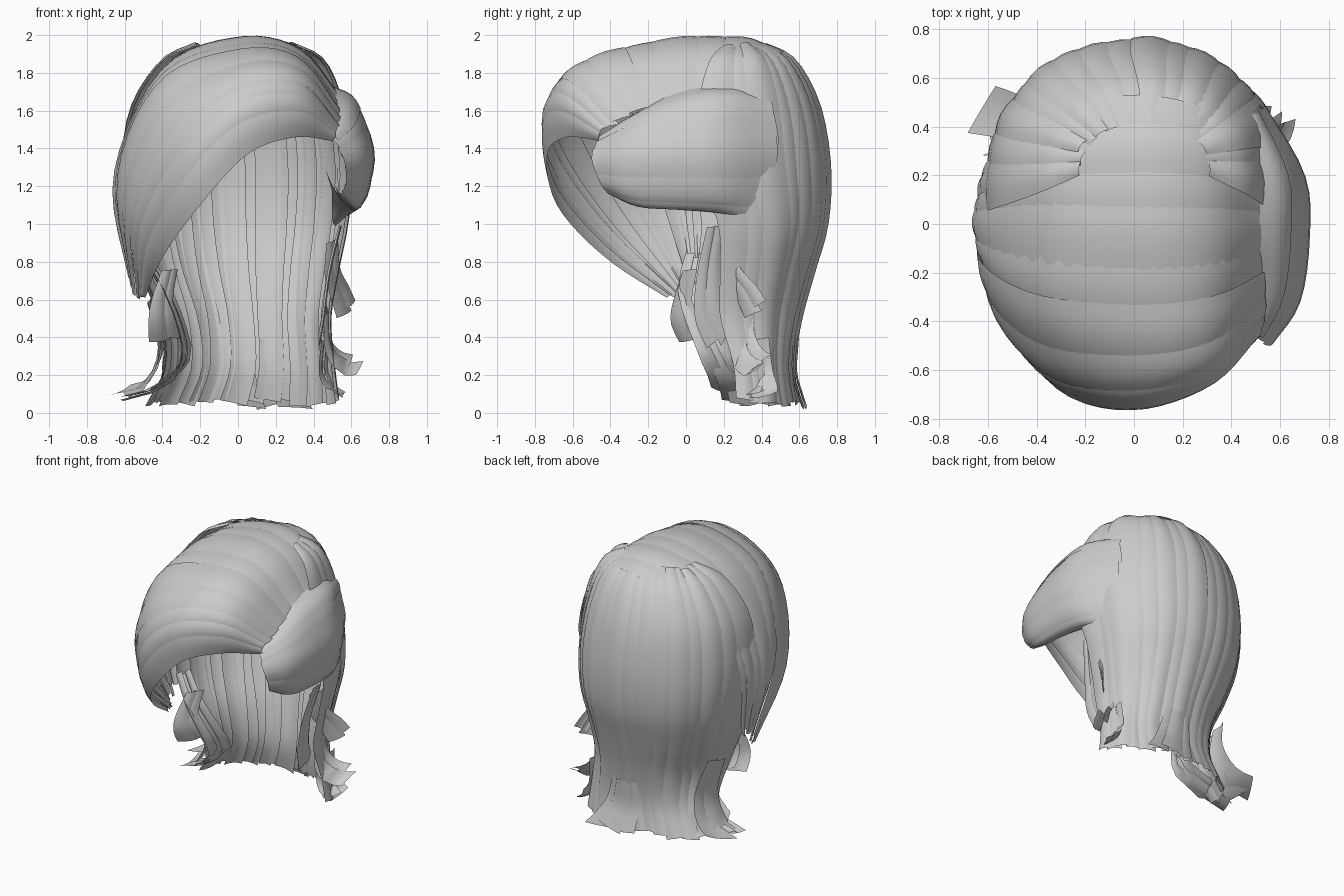
import bpy, math, random
from mathutils import Vector

random.seed(7)


def spline(pts, t):
    """Catmull-Rom point on a list of control points, t in 0..1."""
    n = len(pts) - 1
    f = min(max(t, 0), 1) * n
    i = min(int(f), n - 1)
    f -= i
    p1, p2 = pts[i], pts[i + 1]
    p0 = pts[i - 1] if i else p1 * 2 - p2
    p3 = pts[i + 2] if i + 2 <= n else p2 * 2 - p1
    return (p1 * 2 + (p2 - p0) * f + (p0 * 2 - p1 * 5 + p2 * 4 - p3) * f * f
            + (p1 * 3 - p0 - p2 * 3 + p3) * f ** 3) * 0.5


def surf(net, u, v):
    return spline([spline(rail, v) for rail in net], u)


def normal(net, u, v, centre):
    e = 0.01
    du = surf(net, min(u + e, 1), v) - surf(net, max(u - e, 0), v)
    dv = surf(net, u, min(v + e, 1)) - surf(net, u, max(v - e, 0))
    n = du.cross(dv).normalized()
    return -n if n.dot(surf(net, u, v) - centre) < 0 else n


def strands(name, net, count, centre, rows=20, cols=4, overlap=0.25,
            lift=0.012, ragged=0.03, root=0.02, wave=0.0):
    """Cover a control net with overlapping hair strips."""
    net = [[Vector(p) for p in rail] for rail in net]
    centre = Vector(centre)
    verts, faces = [], []
    for s in range(count):
        u0 = max(0, (s - overlap * random.uniform(.5, 1.5)) / count)
        u1 = min(1, (s + 1 + overlap * random.uniform(.5, 1.5)) / count)
        off = random.uniform(-lift, lift)
        start = random.uniform(0, root)
        # slanted tip on each strip
        e0, e1 = 1 - random.uniform(0, ragged), 1 - random.uniform(0, ragged)
        phase = random.uniform(0, 6.28)
        base = len(verts)
        for r in range(rows + 1):
            for c in range(cols + 1):
                k = c / cols
                v = start + (e0 + (e1 - e0) * k - start) * r / rows
                u = u0 + (u1 - u0) * k + wave * math.sin(v * 7 + phase) * v
                u = min(max(u, 0), 1)
                bulge = off + lift * math.sin(math.pi * k)
                verts.append(surf(net, u, v) + normal(net, u, v, centre) * bulge)
        w = cols + 1
        quads = [(base + r * w + c, base + r * w + c + 1,
                  base + (r + 1) * w + c + 1, base + (r + 1) * w + c)
                 for r in range(rows) for c in range(cols)]
        # keep the strip facing outwards
        q = quads[len(quads) // 2]
        n = (verts[q[1]] - verts[q[0]]).cross(verts[q[3]] - verts[q[0]])
        if n.dot(verts[q[0]] - centre) < 0:
            quads = [f[::-1] for f in quads]
        faces += quads
    mesh = bpy.data.meshes.new(name)
    mesh.from_pydata(verts, [], faces)
    for p in mesh.polygons:
        p.use_smooth = True
    obj = bpy.data.objects.new(name, mesh)
    bpy.context.collection.objects.link(obj)
    return obj


def lock(name, path, across, count=2):
    """Small loose lock: a ribbon swept along a path, tapering to its root."""
    a = Vector(across)
    n = len(path) - 1
    net = [[Vector(p) + a * k * (0.5 + 0.5 * i / n) for i, p in enumerate(path)]
           for k in (-0.5, 0, 0.5)]
    return strands(name, net, count, (0, 0.3, 0.6), rows=8, cols=3, ragged=0.2)


# Back curtain: (z, centre x, half width, back y, left front y, right front y)
rows = [(1.95, .04, .26, .40, .20, .20), (1.86, .03, .43, .57, .12, .12),
        (1.62, .0, .56, .70, .06, .06), (1.3, .0, .61, .755, .05, .06),
        (1.0, .0, .58, .74, .08, .17), (.75, .01, .52, .67, .06, .18),
        (.5, .04, .45, .60, .06, .18), (.25, .06, .45, .56, .18, .24),
        (.03, .02, .52, .59, .22, .25)]
back = []
for i in range(13):
    t = -1 + i / 6
    ang = t * math.pi / 2
    rail = []
    for z, cx, a, yb, yl, yr in rows:
        yf = yl if t < 0 else yr
        rail.append((cx + a * math.sin(ang),
                     yf + (yb - yf) * max(math.cos(ang), 0) ** 0.8, z))
    back.append(rail)
strands("back_hair", back, 16, (0, 0.1, 1.1), rows=28, ragged=0.03, wave=0.012)

# Swept fringe and crown: rails run from the right parting across to the left
fringe = [
    [(.50, -.45, 1.44), (.30, -.63, 1.46), (.05, -.73, 1.37), (-.20, -.68, 1.10), (-.40, -.42, .82), (-.50, -.05, .58)],
    [(.52, -.44, 1.50), (.32, -.65, 1.65), (.00, -.75, 1.60), (-.30, -.68, 1.32), (-.50, -.40, .95), (-.52, -.02, .60)],
    [(.54, -.34, 1.53), (.32, -.55, 1.78), (.00, -.62, 1.78), (-.36, -.57, 1.55), (-.57, -.34, 1.10), (-.54, .00, .62)],
    [(.55, -.20, 1.58), (.32, -.32, 1.87), (.00, -.36, 1.91), (-.41, -.31, 1.74), (-.63, -.15, 1.25), (-.55, .03, .64)],
    [(.55, .00, 1.65), (.32, .00, 1.92), (.00, .00, 1.98), (-.40, .02, 1.81), (-.65, .02, 1.25), (-.56, .06, .66)],
    [(.53, .22, 1.67), (.32, .28, 1.92), (.00, .30, 1.97), (-.37, .26, 1.82), (-.62, .16, 1.30), (-.55, .09, .68)],
    [(.47, .36, 1.70), (.28, .48, 1.89), (.00, .53, 1.90), (-.33, .46, 1.80), (-.60, .26, 1.34), (-.55, .14, .75)]]
strands("swept_fringe", fringe, 10, (0, 0, 1.2), rows=26, cols=5, lift=0.01)

# Rolled lock over the right temple
roll = [
    [(.46, .45, 1.66), (.50, .22, 1.72), (.51, -.05, 1.69), (.49, -.28, 1.57), (.47, -.43, 1.46)],
    [(.50, .47, 1.58), (.62, .20, 1.63), (.63, -.05, 1.60), (.60, -.30, 1.52), (.51, -.48, 1.43)],
    [(.52, .50, 1.38), (.69, .20, 1.38), (.71, -.05, 1.38), (.67, -.32, 1.36), (.55, -.50, 1.33)],
    [(.52, .45, 1.15), (.66, .20, 1.15), (.68, -.05, 1.16), (.65, -.30, 1.17), (.56, -.46, 1.22)],
    [(.52, .38, 1.00), (.59, .18, 1.06), (.61, -.05, 1.08), (.59, -.25, 1.10), (.53, -.40, 1.17)],
    [(.50, .30, 1.05), (.50, .15, 1.12), (.50, -.05, 1.18), (.48, -.25, 1.25), (.46, -.36, 1.32)]]
strands("right_roll", roll, 6, (.5, 0, 1.36), rows=16, cols=5, lift=0.008)

# Loose locks on the left, flicking outwards at the bottom
lock("left_front_lock", [(-.50, .06, .85), (-.38, .03, .65), (-.30, .10, .45),
                         (-.28, .18, .28), (-.42, .24, .14), (-.66, .26, .07)],
     (.06, .24, .02), 3)
lock("left_rear_lock", [(-.46, .30, .60), (-.40, .34, .35), (-.48, .38, .16),
                        (-.68, .42, .10)], (.02, .36, .06), 2)
lock("left_flap", [(-.36, .02, .76), (-.40, -.02, .60), (-.40, -.02, .48),
                   (-.38, .06, .34)], (.18, .14, .02))

# Loose locks on the right
lock("right_upper_flap", [(.50, .20, .92), (.50, .24, .75), (.54, .32, .64),
                          (.60, .40, .48)], (.12, .14, .06))
lock("right_lower_flick", [(.46, .30, .55), (.47, .30, .38), (.53, .34, .28),
                           (.66, .42, .25)], (.06, .18, .12))
lock("right_bottom_flick", [(.46, .38, .40), (.45, .38, .22), (.50, .38, .14),
                            (.57, .36, .09)], (.04, .24, .04))
lock("right_inner_lock", [(.54, .16, 1.0), (.48, .12, .75), (.45, .12, .52),
                          (.42, .20, .35)], (-.02, .18, .02))
lock("back_tail", [(.10, .58, .40), (.12, .57, .22), (.16, .60, .10),
                   (.20, .63, .01)], (.40, .0, .02), 3)
